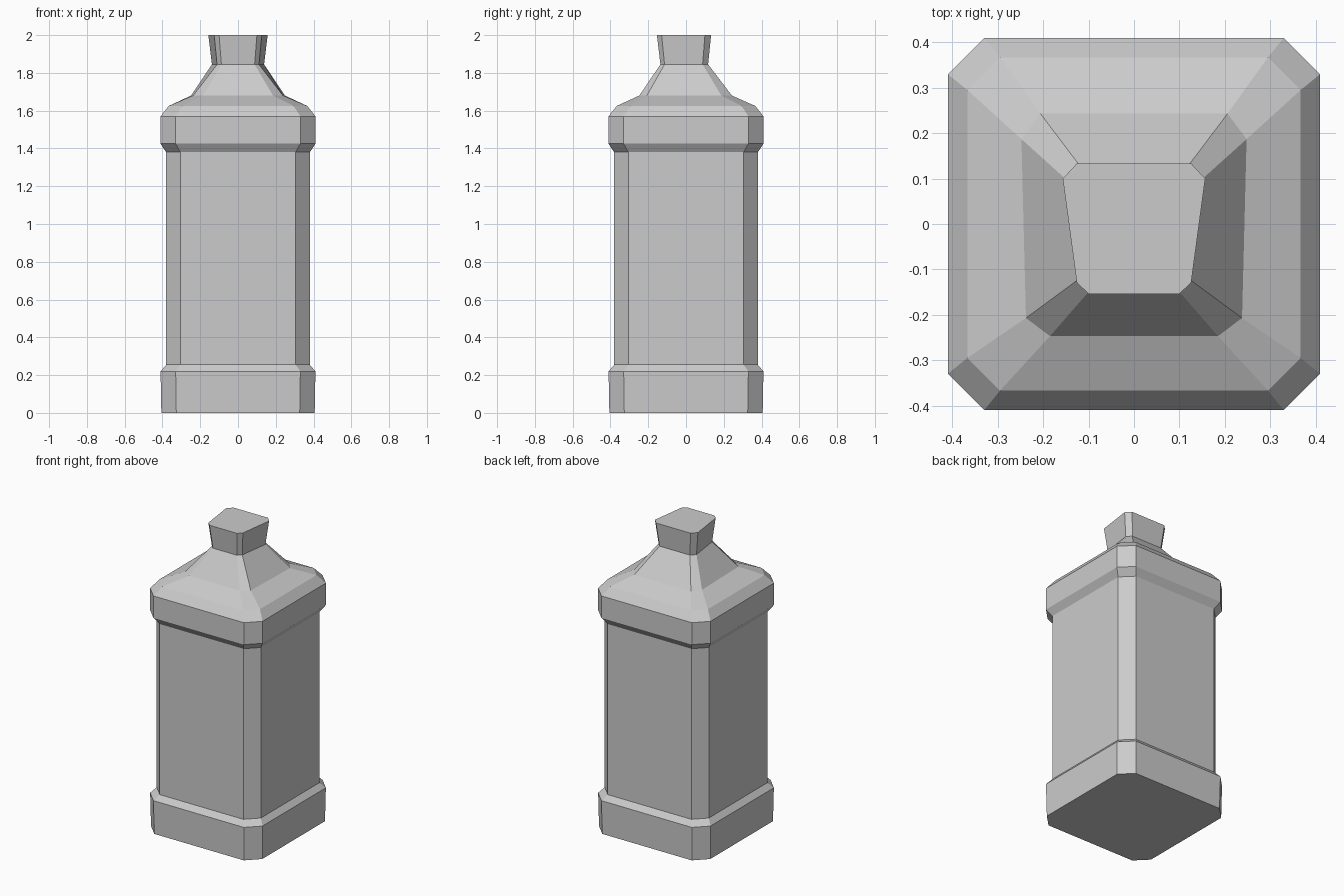
import bpy
import bmesh

cube = bpy.data.objects.get("Cube")
if cube:
    bpy.data.objects.remove(cube, do_unlink=True)

grey = bpy.data.materials.new("plain_grey")
grey.use_nodes = True
colour = (0.6, 0.6, 0.6, 1)
grey.diffuse_color = colour
grey.node_tree.nodes["Principled BSDF"].inputs["Base Color"].default_value = colour


def half_square(size, flat):
    """Right half of a square section with cut corners, front to back."""
    return [(flat, -size), (size, -flat), (size, flat), (flat, size)]


def scaled(half, factor):
    return [(x * factor, y * factor) for x, y in half]


# Sections, each mirrored across x
base = half_square(0.41, 0.33)
body = half_square(0.38, 0.305)
shoulder = half_square(0.367, 0.295)
slope = [(0.185, -0.247), (0.238, -0.207), (0.248, 0.187), (0.206, 0.243)]
cap = [(0.1, -0.154), (0.126, -0.129), (0.157, 0.1), (0.126, 0.133)]

# Bottle from foot to cap
sections = [
    (0, scaled(base, 0.99)), (0.22, base),
    (0.255, body), (1.38, body),
    (1.425, base), (1.57, base),
    (1.625, shoulder), (1.68, slope),
    (1.845, scaled(cap, 0.88)), (2, cap),
]

bm = bmesh.new()
rings = []
for z, half in sections:
    outline = half + [(-x, y) for x, y in reversed(half)]
    rings.append([bm.verts.new((x, y, z)) for x, y in outline])
for lower, upper in zip(rings, rings[1:]):
    for i in range(len(lower)):
        j = (i + 1) % len(lower)
        bm.faces.new((lower[i], lower[j], upper[j], upper[i]))
bm.faces.new(list(reversed(rings[0])))
bm.faces.new(rings[-1])
bmesh.ops.recalc_face_normals(bm, faces=bm.faces)

mesh = bpy.data.meshes.new("bottle")
bm.to_mesh(mesh)
bm.free()
mesh.materials.append(grey)
bpy.context.collection.objects.link(bpy.data.objects.new("bottle", mesh))
